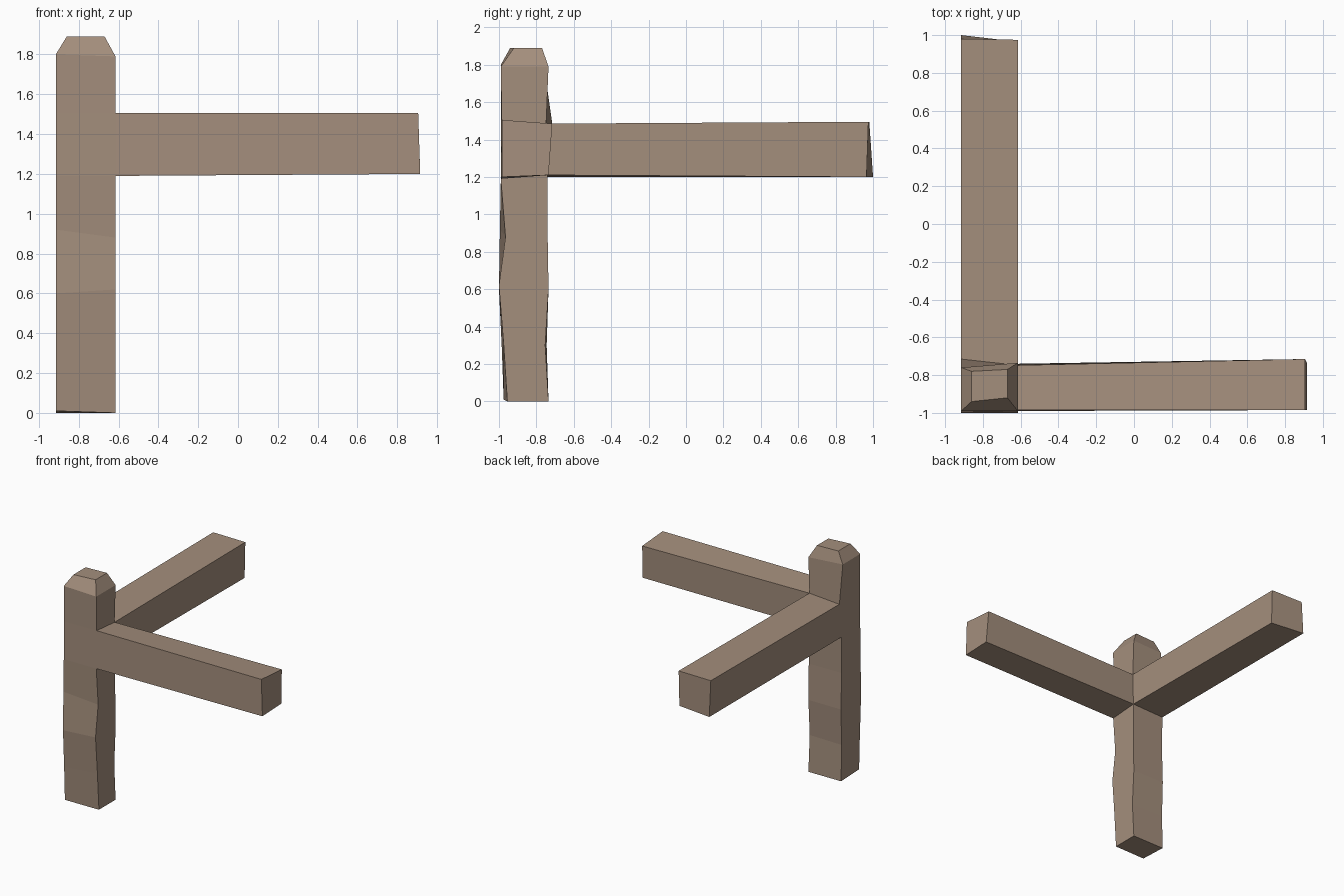
import bpy
import bmesh

default_cube = bpy.data.objects.get("Cube")
if default_cube:
    bpy.data.objects.remove(default_cube, do_unlink=True)

# One weathered wood colour
wood = bpy.data.materials.new("weathered_wood")
wood.use_nodes = True
wood.diffuse_color = (0.37, 0.272, 0.203, 1)
shader = next(n for n in wood.node_tree.nodes if n.type == "BSDF_PRINCIPLED")
shader.inputs["Base Color"].default_value = wood.diffuse_color
shader.inputs["Roughness"].default_value = 0.9

LEFT, RIGHT = -0.915, -0.615


def ring(z, front, back, tilt=(0, 0, 0, 0), sides=(LEFT, RIGHT)):
    """Four corners: front/back give y at each side, tilt shifts each z."""
    corners = [(sides[0], front[0]), (sides[1], front[1]),
               (sides[1], back[1]), (sides[0], back[0])]
    return [(x, y, z + dz) for (x, y), dz in zip(corners, tilt)]


def loft(name, rings, cap_start=True, openings=()):
    """Skin four-cornered rings; openings lists (section, side) left out."""
    bm = bmesh.new()
    rows = [[bm.verts.new(co) for co in r] for r in rings]
    for section, (low, high) in enumerate(zip(rows, rows[1:])):
        for side in range(4):
            if (section, side) not in openings:
                n = (side + 1) % 4
                bm.faces.new((low[side], low[n], high[n], high[side]))
    if cap_start:
        bm.faces.new(rows[0][::-1])
    bm.faces.new(rows[-1])
    mesh = bpy.data.meshes.new(name)
    bm.to_mesh(mesh)
    bm.free()
    mesh.materials.append(wood)
    obj = bpy.data.objects.new(name, mesh)
    bpy.context.collection.objects.link(obj)
    return obj


# Rings where the rails meet the post
joint_low = ring(1.2, (-0.99, -0.99), (-0.74, -0.74), (-0.01, -0.01, 0.01, 0))
joint_high = ring(1.5, (-0.99, -0.985), (-0.715, -0.748),
                  (0.005, 0.005, -0.015, -0.015))

# Uneven hewn post with a chamfered top
RIGHT_SIDE, BACK_SIDE, JOINT = 1, 2, 4
loft("post", [
    ring(0, (-0.975, -0.955), (-0.737, -0.735), (0.01, 0, 0, 0)),
    ring(0.3, (-0.985, -0.975), (-0.745, -0.753), (-0.01, 0.01, 0, 0)),
    ring(0.6, (-1, -1), (-0.735, -0.735), (0, 0.02, 0, 0)),
    ring(0.9, (-0.995, -0.965), (-0.745, -0.74), (0.02, -0.02, 0, 0)),
    joint_low,
    joint_high,
    ring(1.8, (-0.99, -0.99), (-0.76, -0.735), (0, -0.01, -0.01, 0)),
    ring(1.89, (-0.94, -0.92), (-0.78, -0.77), sides=(-0.86, -0.67)),
], openings=[(JOINT, RIGHT_SIDE), (JOINT, BACK_SIDE)])


def rail(name, side, end):
    """Beam growing out of one open side of the joint."""
    n = (side + 1) % 4
    start = [joint_low[side], joint_low[n], joint_high[n], joint_high[side]]
    loft(name, [start, end], cap_start=False)


# Rail running along the front
rail("front_rail", RIGHT_SIDE, [
    (0.915, -0.985, 1.2), (0.915, -0.735, 1.21),
    (0.905, -0.715, 1.485), (0.905, -0.985, 1.505)])

# Rail running backwards
rail("back_rail", BACK_SIDE, [
    (RIGHT, 0.965, 1.2), (LEFT, 1, 1.2),
    (LEFT, 0.98, 1.495), (RIGHT, 0.975, 1.495)])
